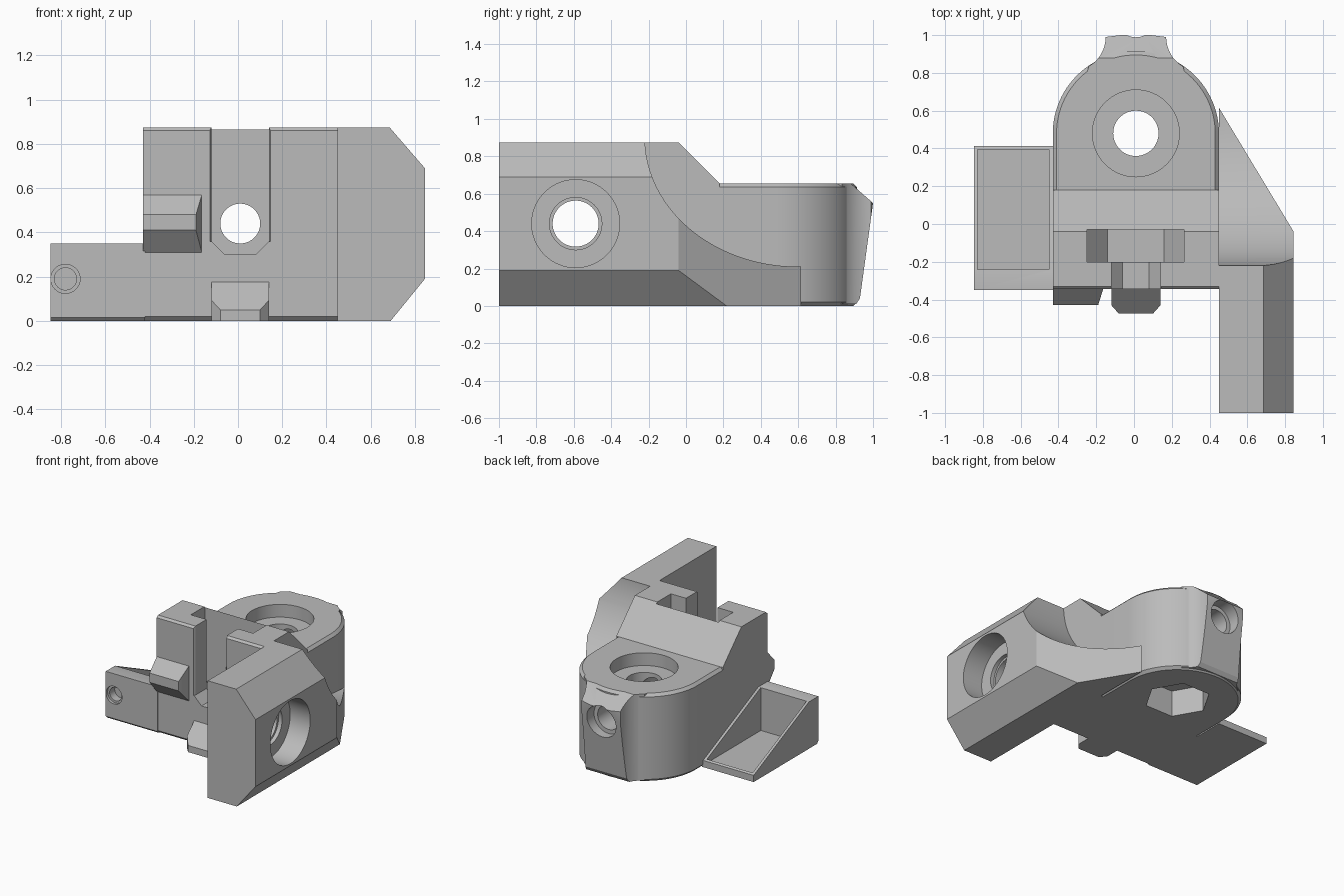
import bpy, bmesh
from math import sin, cos, pi, radians

old = bpy.data.objects.get("Cube")
if old:
    bpy.data.objects.remove(old, do_unlink=True)

GREY = (0.5, 0.5, 0.5, 1)
grey = bpy.data.materials.new("plain grey")
grey.use_nodes = True
grey.diffuse_color = GREY
grey.node_tree.nodes["Principled BSDF"].inputs["Base Color"].default_value = GREY

CX, CY = 0.01, 0.48      # axis of the round rear end
BORE_Z = 0.44            # height of the horizontal bores


def prism(name, axis, pts, lo, hi, rim=0):
    """Extrude a 2D outline along an axis, optionally bevelling both end rims."""
    def place(p, t):
        return {"x": (t, *p), "y": (p[0], t, p[1]), "z": (*p, t)}[axis]
    bm = bmesh.new()
    rings = [[bm.verts.new(place(p, t)) for p in pts] for t in (lo, hi)]
    caps = [bm.faces.new(r) for r in rings]
    n = len(pts)
    for i in range(n):
        j = (i + 1) % n
        bm.faces.new((rings[0][i], rings[0][j], rings[1][j], rings[1][i]))
    bmesh.ops.recalc_face_normals(bm, faces=bm.faces)
    if rim:
        edges = [e for f in caps for e in f.edges]
        bmesh.ops.bevel(bm, geom=edges, offset=rim, segments=1, affect="EDGES")
    mesh = bpy.data.meshes.new(name)
    bm.to_mesh(mesh)
    bm.free()
    mesh.materials.append(grey)
    ob = bpy.data.objects.new(name, mesh)
    bpy.context.collection.objects.link(ob)
    return ob


def arc(cx, cy, rx, ry, a, b, n):
    return [(cx + rx * cos(a + (b - a) * i / n), cy + ry * sin(a + (b - a) * i / n))
            for i in range(n + 1)]


def round_bar(axis, u, v, r, lo, hi, sides=64):
    return prism("cutter", axis, arc(u, v, r, r, 0, 2 * pi, sides)[:-1], lo, hi)


def combine(target, other, op="DIFFERENCE"):
    mod = target.modifiers.new("combine", "BOOLEAN")
    mod.operation, mod.object, mod.solver = op, other, "EXACT"
    bpy.context.view_layer.objects.active = target
    bpy.ops.object.modifier_apply(modifier=mod.name)
    bpy.data.objects.remove(other, do_unlink=True)


def box_outline(x0, x1, y0, y1):
    return [(x0, y0), (x1, y0), (x1, y1), (x0, y1)]


# Main body: round-ended base, tall front block and rear spout
base = arc(CX, CY, 0.44, 0.435, 0, pi, 48) + [(-0.43, -0.3), (0.45, -0.3)]
body = prism("main_body", "z", base, 0, 0.655, rim=0.02)
block = prism("block", "x", [(-0.325, 0), (0.18, 0), (0.18, 0.655), (-0.04, 0.875),
                             (-0.33, 0.875), (-0.345, 0.86), (-0.345, 0.02)], -0.43, 0.45)
# trim the block's lower back so the base chamfer shows
combine(body, block, "UNION")
spout = prism("spout", "x", [(0.5, 0.01), (0.91, 0.01), (0.93, 0.04), (1.0, 0.55),
                             (0.88, 0.655), (0.5, 0.655)], -0.5, 0.5)
left_flare = arc(-0.33, 0.99, 0.18, 0.18, -pi / 3, 0, 8)
right_flare = [(2 * CX - x, y) for x, y in reversed(left_flare)]
crown = [(0.09, 1.0), (-0.07, 1.0)]
plan = [(-0.3, 0.6)] + [(0.32, 0.6)] + right_flare[::-1] + crown + left_flare[::-1]
combine(spout, prism("cutter", "z", plan, -0.1, 1), "INTERSECT")
combine(body, spout, "UNION")

# Vertical bore with round recess above and hexagonal pocket below
combine(body, round_bar("z", CX, CY, 0.12, -0.1, 1))
combine(body, round_bar("z", CX, CY, 0.23, 0.56, 1))
combine(body, round_bar("z", CX, CY, 0.23, -0.1, 0.2, sides=6))

# Horizontal bore with wider rear mouth
combine(body, round_bar("y", CX, BORE_Z, 0.09, -0.6, 1.2))
combine(body, round_bar("y", CX, BORE_Z, 0.12, 0.9, 1.2))

# T-shaped slot in the front block, with chamfered floor and lips
neck = [(-0.12, 1), (-0.12, 0.36), (-0.06, 0.3), (0.08, 0.3), (0.14, 0.36), (0.14, 1)]
nut = [(-0.25, 1), (-0.25, 0.33), (-0.14, 0.2), (0.16, 0.2), (0.265, 0.33), (0.265, 1)]
combine(body, prism("cutter", "y", neck, -0.5, -0.1))
combine(body, prism("cutter", "y", nut, -0.2, -0.03))
for edge in (-0.12, 0.14):
    lip = [(edge - 0.015, -0.36), (edge + 0.015, -0.36), (edge, -0.33)]
    combine(body, prism("cutter", "z", lip, 0.36, 1))

# Side arm: chamfered bar whose rear tapers into a scooped gusset
arm = prism("side_arm", "y", [(0.45, 0), (0.69, 0), (0.845, 0.19), (0.845, 0.69),
                              (0.685, 0.875), (0.45, 0.875)], -1, 0.63)
taper = [(0.4, -1.1), (0.9, -1.1), (0.9, -0.131), (0.45, 0.615), (0.4, 0.615)]
combine(arm, prism("cutter", "z", taper, -0.1, 1), "INTERSECT")
scoop = arc(0.6, 0.9, 0.82, 0.69, pi, 1.5 * pi, 24) + [(0.8, 0.21), (0.8, 0.9)]
combine(arm, prism("cutter", "x", scoop, 0.4, 1))
combine(arm, round_bar("x", -0.59, BORE_Z, 0.123, 0.3, 1))
combine(arm, round_bar("x", -0.59, BORE_Z, 0.14, 0.65, 1))
combine(arm, round_bar("x", -0.59, BORE_Z, 0.235, 0.68, 1))

# Side tray: thick front wall, sloping thin sides and low rear lip
tray = prism("side_tray", "x", [(-0.335, 0), (0.412, 0), (0.412, 0.05), (-0.24, 0.35),
                                (-0.35, 0.35), (-0.35, 0.015)], -0.848, -0.42)
combine(tray, prism("cutter", "z", box_outline(-0.828, -0.45, -0.24, 0.395), 0.03, 1))
combine(tray, round_bar("y", -0.78, 0.19, 0.05, -0.5, -0.27, sides=32))
combine(tray, round_bar("y", -0.78, 0.19, 0.066, -0.5, -0.33, sides=32))

# Front latch
latch = prism("front_latch", "x", [(-0.3, 0.57), (-0.345, 0.57), (-0.43, 0.48), (-0.43, 0.41),
                                   (-0.345, 0.31), (-0.3, 0.31)], -0.43, -0.1)
latch_plan = [(-0.5, -0.2), (-0.5, -0.5), (-0.19, -0.5), (-0.19, -0.43),
              (-0.165, -0.35), (-0.165, -0.2)]
combine(latch, prism("cutter", "z", latch_plan, 0, 1), "INTERSECT")

# Front lug at the foot
lug = prism("front_lug", "x", [(-0.3, 0), (-0.475, 0), (-0.475, 0.05), (-0.345, 0.175),
                               (-0.3, 0.175)], -0.3, 0.3)
lug_plan = [(-0.12, -0.2), (-0.12, -0.43), (-0.08, -0.475), (0.1, -0.475),
            (0.14, -0.43), (0.14, -0.2)]
combine(lug, prism("cutter", "z", lug_plan, -0.1, 1), "INTERSECT")

# Smooth the round surfaces, keep the edges sharp
for ob in (body, arm, tray, latch, lug):
    bpy.ops.object.select_all(action="DESELECT")
    ob.select_set(True)
    bpy.context.view_layer.objects.active = ob
    bpy.ops.object.shade_smooth_by_angle(angle=radians(25))
